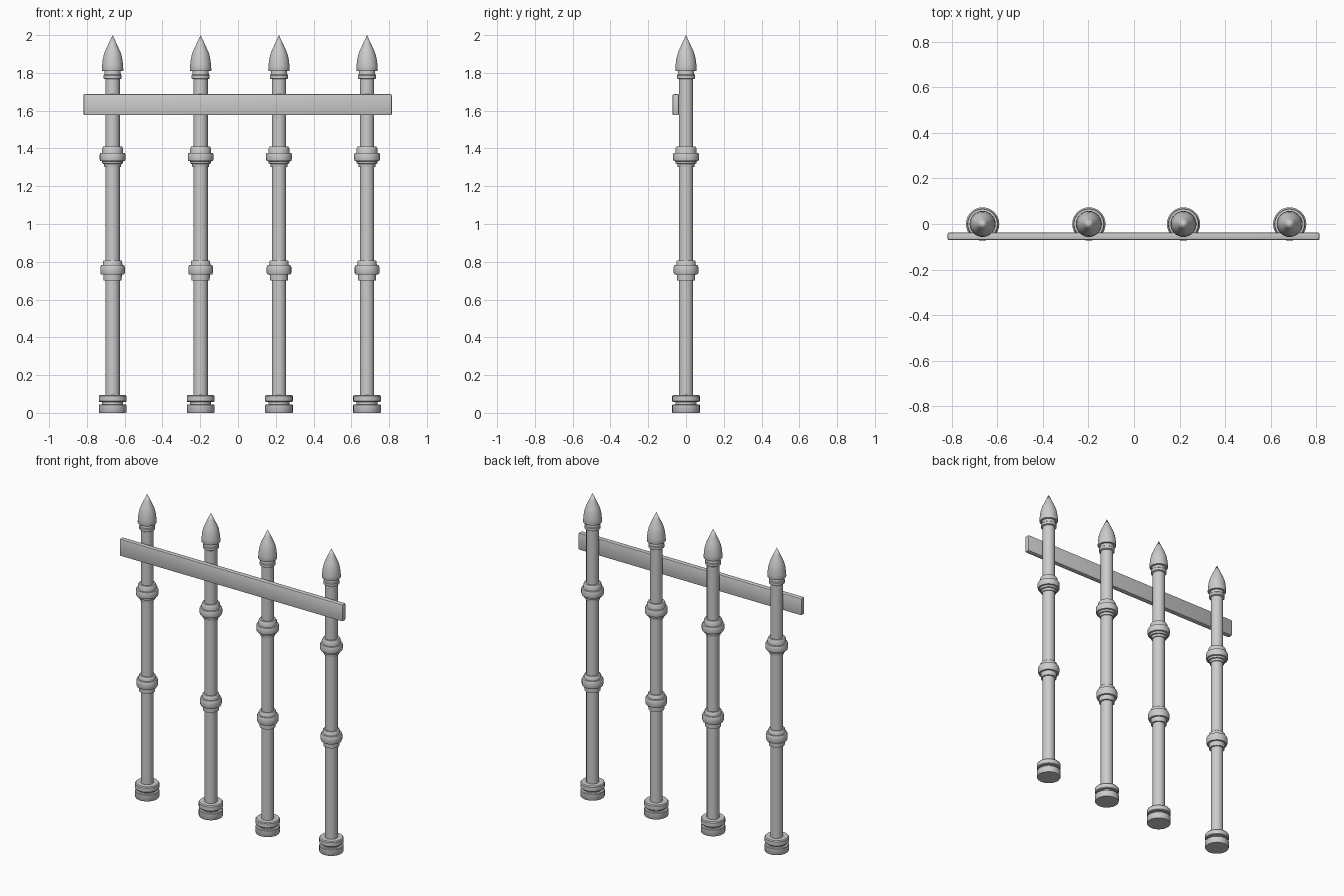
import bpy, bmesh, math

if "Cube" in bpy.data.objects:
    bpy.data.objects.remove(bpy.data.objects["Cube"])

SIDES = 32


def finish(name, bm):
    mesh = bpy.data.meshes.new(name)
    bmesh.ops.recalc_face_normals(bm, faces=bm.faces)
    bm.to_mesh(mesh)
    bm.free()
    obj = bpy.data.objects.new(name, mesh)
    bpy.context.collection.objects.link(obj)
    bpy.ops.object.select_all(action='DESELECT')
    obj.select_set(True)
    bpy.context.view_layer.objects.active = obj
    bpy.ops.object.shade_smooth_by_angle(angle=math.radians(35))
    return obj


def lathe(name, profile, x):
    """Turn a (radius, z) profile into a closed round part at x."""
    bm = bmesh.new()
    verts = [bm.verts.new((r, 0, z)) for r, z in profile]
    edges = [bm.edges.new(pair) for pair in zip(verts, verts[1:])]
    bmesh.ops.spin(bm, geom=verts + edges, cent=(0, 0, 0), axis=(0, 0, 1),
                   angle=math.tau, steps=SIDES, use_duplicate=False)
    bmesh.ops.remove_doubles(bm, verts=bm.verts, dist=1e-5)
    obj = finish(name, bm)
    obj.location = (x, 0, 0)
    return obj


# Two stacked discs with a groove between them
base = [(0, 0), (.071, 0), (.073, .003), (.073, .041), (.070, .045),
        (.055, .045), (.055, .058), (.070, .058), (.073, .062),
        (.073, .089), (.068, .095), (0, .095)]
# Plain bar
shaft = [(0, .08), (.038, .08), (.038, 1.82), (0, 1.82)]
# Lower ring with stepped lips
lower_collar = [(.03, .70), (.048, .70), (.049, .732), (.061, .732),
                (.065, .742), (.065, .772), (.061, .782), (.052, .783),
                (.050, .803), (.046, .808), (.03, .808)]
# Upper ring with a fuller bulge
upper_collar = [(.03, 1.303), (.044, 1.303), (.046, 1.318), (.054, 1.320),
                (.056, 1.332), (.066, 1.334), (.068, 1.342), (.068, 1.368),
                (.065, 1.376), (.056, 1.377), (.055, 1.400), (.049, 1.411),
                (.03, 1.411)]
# Narrow ring under the spear head
neck_ring = [(.03, 1.767), (.042, 1.767), (.048, 1.771), (.048, 1.787),
             (.044, 1.791), (.041, 1.815), (0, 1.815)]
# Pointed spear head
spear_head = [(0, 1.81), (.055, 1.81), (.057, 1.815), (.0555, 1.84),
              (.052, 1.87), (.047, 1.893), (.040, 1.914), (.020, 1.958),
              (0, 2.0)]

parts = {"post_base": base, "post_shaft": shaft, "lower_collar": lower_collar,
         "upper_collar": upper_collar, "neck_ring": neck_ring,
         "spear_head": spear_head}
for i, x in enumerate((-.664, -.198, .217, .683), 1):
    for name, profile in parts.items():
        lathe(f"{name}_{i}", profile, x)

# Flat cross rail on the front of the posts
bm = bmesh.new()
bmesh.ops.create_cube(bm, size=1)
bmesh.ops.scale(bm, vec=(1.632, .034, .112), verts=bm.verts)
bmesh.ops.bevel(bm, geom=bm.edges[:], offset=.007, segments=2, profile=.5,
                affect='EDGES')
rail = finish("cross_rail", bm)
rail.location = (-.002, -.054, 1.632)
